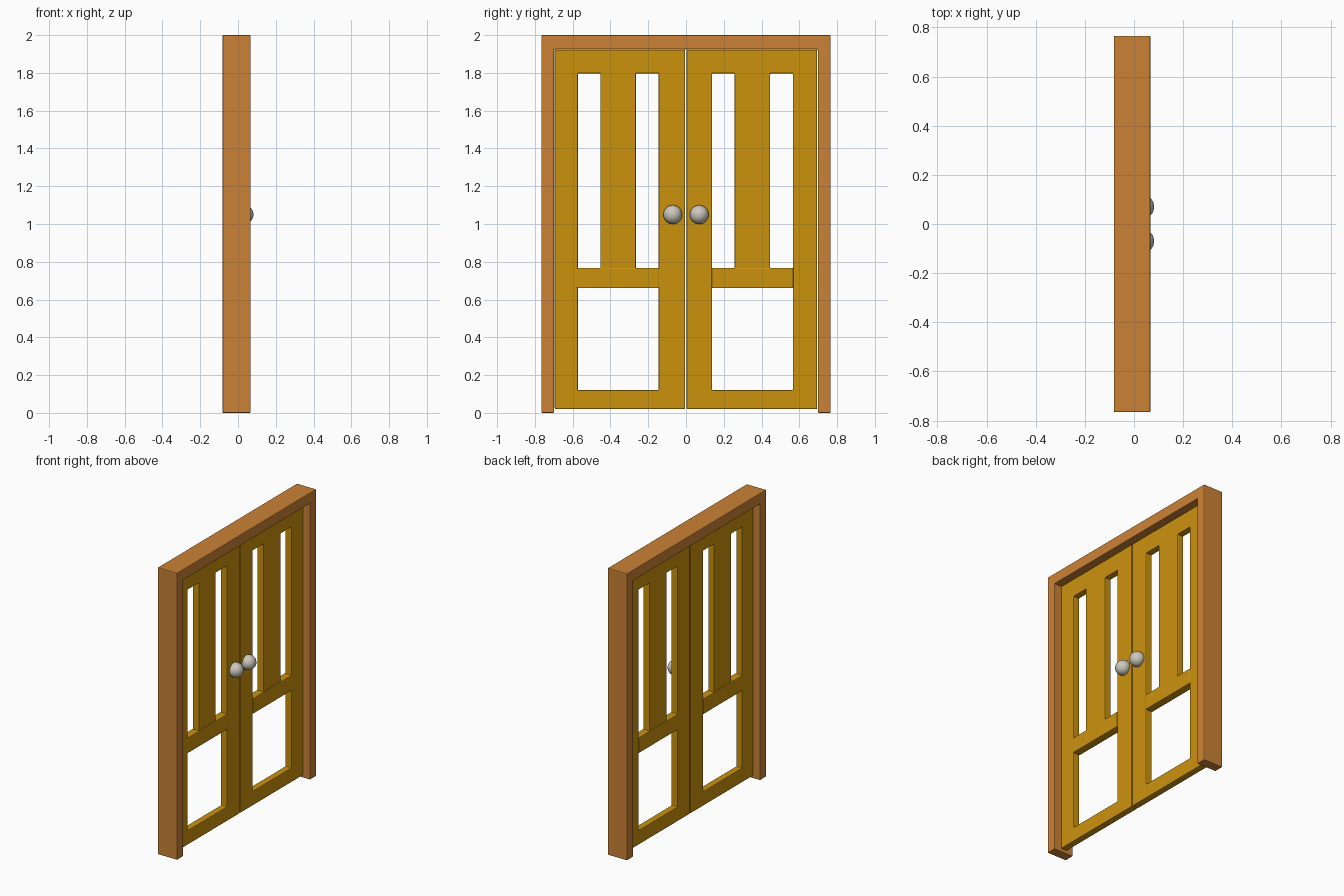
import bpy, bmesh
from mathutils import Matrix

cube = bpy.data.objects.get("Cube")
if cube:
    bpy.data.objects.remove(cube, do_unlink=True)


def material(name, rgb):
    m = bpy.data.materials.new(name)
    m.use_nodes = True
    m.diffuse_color = (*rgb, 1)
    m.node_tree.nodes["Principled BSDF"].inputs["Base Color"].default_value = (*rgb, 1)
    return m


frame_wood = material("orange brown wood", (0.60, 0.225, 0.036))
door_wood = material("golden wood", (0.60, 0.29, 0.004))
metal = material("pale metal", (0.60, 0.58, 0.51))


def finish(bm, name, mat):
    mesh = bpy.data.meshes.new(name)
    bm.to_mesh(mesh)
    bm.free()
    mesh.materials.append(mat)
    ob = bpy.data.objects.new(name, mesh)
    bpy.context.collection.objects.link(ob)
    return ob


def panel(name, mat, x, y, z, holes=(), bevel=0.005):
    """Upright slab spanning x, y, z, with rectangular holes (y0, y1, z0, z1)."""
    ys = sorted({*y, *(v for h in holes for v in h[:2])})
    zs = sorted({*z, *(v for h in holes for v in h[2:])})
    bm = bmesh.new()
    grid = {(a, b): bm.verts.new((x[0], a, b)) for a in ys for b in zs}
    for a0, a1 in zip(ys, ys[1:]):
        for b0, b1 in zip(zs, zs[1:]):
            ym, zm = (a0 + a1) / 2, (b0 + b1) / 2
            if any(h[0] < ym < h[1] and h[2] < zm < h[3] for h in holes):
                continue
            bm.faces.new([grid[k] for k in ((a0, b0), (a1, b0), (a1, b1), (a0, b1))])
    bmesh.ops.delete(bm, geom=[v for v in bm.verts if not v.link_faces], context='VERTS')
    # Pull the sheet through to its full thickness
    ext = bmesh.ops.extrude_face_region(bm, geom=bm.faces[:], use_keep_orig=True)
    moved = [g for g in ext["geom"] if isinstance(g, bmesh.types.BMVert)]
    bmesh.ops.translate(bm, verts=moved, vec=(x[1] - x[0], 0, 0))
    bmesh.ops.recalc_face_normals(bm, faces=bm.faces[:])
    ob = finish(bm, name, mat)
    mod = ob.modifiers.new("Softened edges", 'BEVEL')
    mod.width = bevel
    mod.segments = 2
    mod.limit_method = 'ANGLE'
    return ob


# Door frame: two jambs and a lintel in one piece
panel("door_frame", frame_wood, (-0.082, 0.067), (-0.766, 0.766), (0, 2),
      [(-0.698, 0.698, 0, 1.925)])

# Two doors, each with two tall slots, a square opening and a middle rail
DOOR_X = (-0.031, 0.016)
SLOT = 0.12
for side, y, mid in (("right", (-0.695, -0.005), -0.359), ("left", (0.003, 0.694), 0.352)):
    y0, y1 = mid - 0.214, mid + 0.214
    panel(side + "_door", door_wood, DOOR_X, y, (0.02, 1.922), [
        (y0, y0 + SLOT, 0.765, 1.797),
        (y1 - SLOT, y1, 0.765, 1.797),
        (y0, y1, 0.12, 0.663)])
    panel(side + "_middle_rail", door_wood, (DOOR_X[0] - 0.004, DOOR_X[1] + 0.004),
          (y0 - 0.003, y1 + 0.003), (0.66, 0.768))

# Round knobs
for side, s in (("right", -1), ("left", 1)):
    bm = bmesh.new()
    bmesh.ops.create_uvsphere(bm, u_segments=32, v_segments=16, radius=0.05,
                              matrix=Matrix.Translation((0.032, s * 0.07, 1.05)))
    for f in bm.faces:
        f.smooth = True
    finish(bm, side + "_knob", metal)
